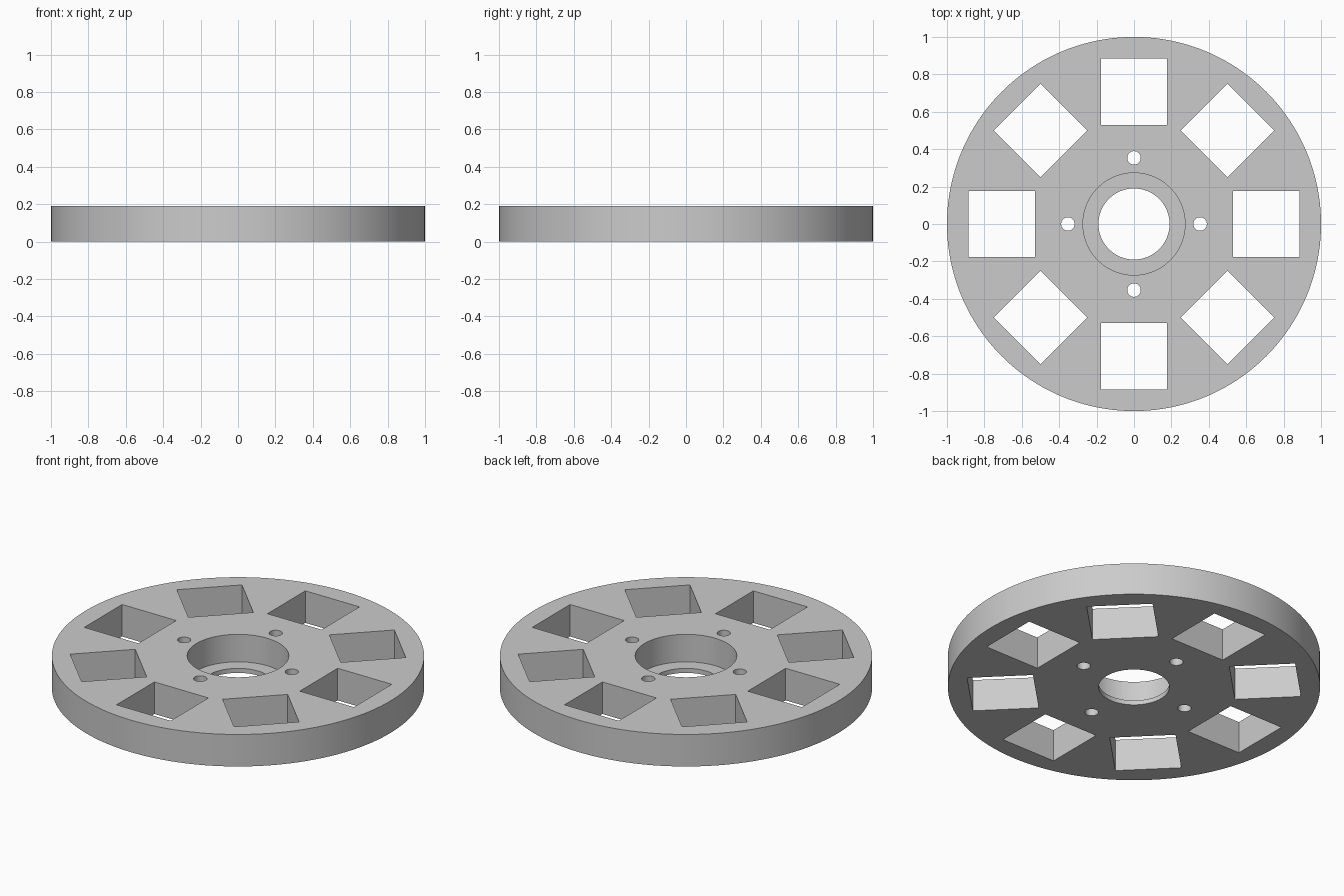
import bpy
from math import pi, cos, sin

cube = bpy.data.objects.get("Cube")
if cube:
    bpy.data.objects.remove(cube, do_unlink=True)

HEIGHT = 0.19
PITCH = 0.707       # radius of the ring of square pockets
SIDE = 0.355        # side of a square pocket
LEDGE = 0.027       # thickness of the lip under the counterbore

grey = bpy.data.materials.new("plain grey")
grey.use_nodes = True
colour = (0.6, 0.6, 0.6, 1)
grey.diffuse_color = colour
grey.node_tree.nodes["Principled BSDF"].inputs["Base Color"].default_value = colour


def cylinder(name, radius, bottom, top, x=0, y=0, sides=128):
    bpy.ops.mesh.primitive_cylinder_add(
        vertices=sides, radius=radius, depth=top - bottom,
        location=(x, y, (top + bottom) / 2))
    obj = bpy.context.object
    obj.name = name
    obj.data.materials.append(grey)
    return obj


def square_bar(name, x, y, angle):
    bpy.ops.mesh.primitive_cube_add(size=1, location=(x, y, HEIGHT / 2),
                                    rotation=(0, 0, angle))
    obj = bpy.context.object
    obj.name = name
    obj.scale = (SIDE, SIDE, HEIGHT * 2)
    obj.data.materials.append(grey)
    return obj


# Solid disc
disc = cylinder("slotted_disc", 1, 0, HEIGHT, sides=160)

# Stepped centre hole
cutters = [
    cylinder("counterbore_cutter", 0.273, LEDGE, HEIGHT * 2),
    cylinder("bore_cutter", 0.19, -HEIGHT, HEIGHT * 1.5),
]

# Eight square pockets, each turned to face the centre
for i in range(8):
    a = i * pi / 4
    cutters.append(square_bar("pocket_cutter", PITCH * cos(a), PITCH * sin(a), a))

# Four bolt holes
for i in range(4):
    a = i * pi / 2
    cutters.append(cylinder("bolt_hole_cutter", 0.036, -HEIGHT, HEIGHT * 2,
                            PITCH / 2 * cos(a), PITCH / 2 * sin(a), 48))

# Cut every hole, then drop the cutters
for cutter in cutters:
    cut = disc.modifiers.new("cut", "BOOLEAN")
    cut.operation = "DIFFERENCE"
    cut.solver = "EXACT"
    cut.object = cutter

bpy.ops.object.select_all(action="DESELECT")
disc.select_set(True)
bpy.context.view_layer.objects.active = disc
for cut in list(disc.modifiers):
    bpy.ops.object.modifier_apply(modifier=cut.name)
for cutter in cutters:
    bpy.data.objects.remove(cutter, do_unlink=True)

bpy.ops.object.shade_smooth_by_angle(angle=pi / 6)
